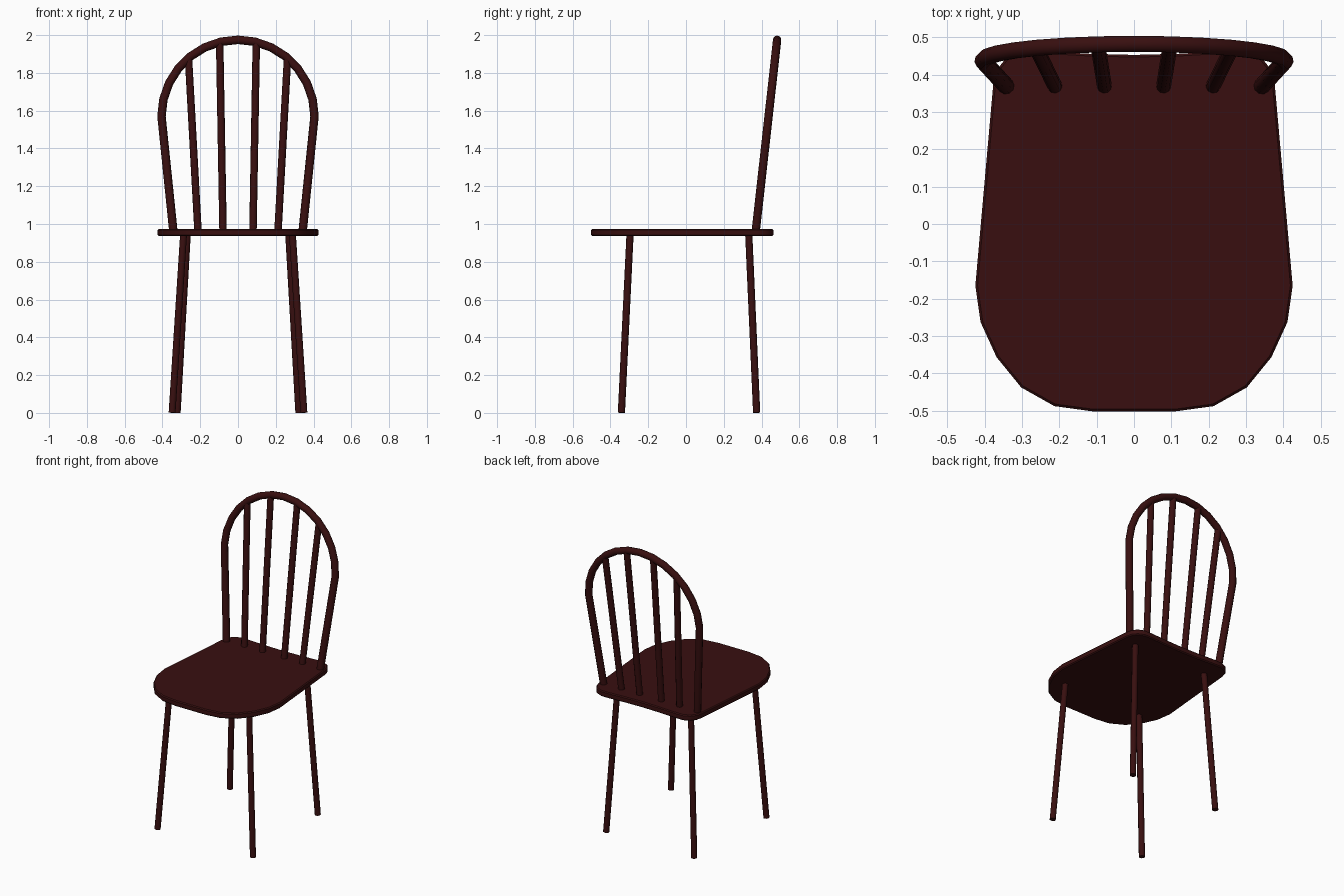
import bpy, bmesh, math

if "Cube" in bpy.data.objects:
    bpy.data.objects.remove(bpy.data.objects["Cube"])

wood = bpy.data.materials.new("dark mahogany")
wood.diffuse_color = (0.040, 0.0048, 0.005, 1)
wood.use_nodes = True
wood.node_tree.nodes["Principled BSDF"].inputs["Base Color"].default_value = wood.diffuse_color


def finish(ob, angle=40):
    bpy.ops.object.select_all(action='DESELECT')
    ob.select_set(True)
    bpy.context.view_layer.objects.active = ob
    if ob.type == 'CURVE':
        bpy.ops.object.convert(target='MESH')
        ob = bpy.context.view_layer.objects.active
    ob.data.materials.clear()
    ob.data.materials.append(wood)
    bpy.ops.object.shade_smooth_by_angle(angle=math.radians(angle))


def rod(name, points, radius):
    """Round rod swept along a list of points."""
    cu = bpy.data.curves.new(name, 'CURVE')
    cu.dimensions = '3D'
    cu.bevel_depth = radius
    cu.bevel_resolution = 3
    cu.use_fill_caps = True
    sp = cu.splines.new('POLY')
    sp.points.add(len(points) - 1)
    for p, co in zip(sp.points, points):
        p.co = (*co, 1)
    ob = bpy.data.objects.new(name, cu)
    bpy.context.collection.objects.link(ob)
    finish(ob)


def back_point(x, z):
    """Point on the leaning plane of the backrest."""
    return (x, 0.37 + 0.112 * (z - 0.97), z)


# Seat: half outline mirrored, extruded, edges softened
half = [(0.11, -0.502), (0.213, -0.488), (0.302, -0.438), (0.368, -0.357),
        (0.411, -0.263), (0.425, -0.165), (0.377, 0.375), (0.366, 0.415),
        (0.342, 0.445), (0.30, 0.463), (0.24, 0.463), (0.12, 0.456)]
outline = half + [(0, 0.453)] + [(-x, y) for x, y in reversed(half)]
bm = bmesh.new()
base = bm.faces.new([bm.verts.new((x, y, 0.936)) for x, y in outline])
top = bmesh.ops.extrude_face_region(bm, geom=[base])
bmesh.ops.translate(bm, vec=(0, 0, 0.038),
                    verts=[v for v in top['geom'] if isinstance(v, bmesh.types.BMVert)])
bmesh.ops.recalc_face_normals(bm, faces=bm.faces)
rims = [e for e in bm.edges if abs(e.verts[0].co.z - e.verts[1].co.z) < 1e-5]
bmesh.ops.bevel(bm, geom=rims, offset=0.006, segments=1, affect='EDGES')
me = bpy.data.meshes.new("seat")
bm.to_mesh(me)
bm.free()
seat = bpy.data.objects.new("seat", me)
bpy.context.collection.objects.link(seat)
finish(seat)

# Back hoop: straight sides and a half-round arch
R, ZC, N = 0.405, 1.57, 14
arch = [back_point(R * math.cos(math.pi * i / N), ZC + R * math.sin(math.pi * i / N))
        for i in range(N + 1)]
rod("back_hoop", [back_point(0.341, 0.95)] + arch + [back_point(-0.341, 0.95)], 0.0225)

# Spindles and splayed legs, mirrored left and right
for side, s in (("left", -1), ("right", 1)):
    for label, x0, x1, z1 in (("inner", 0.079, 0.097, 1.96), ("outer", 0.211, 0.262, 1.876)):
        rod(f"{side}_{label}_spindle",
            [back_point(s * x0, 0.95), back_point(s * x1, z1)], 0.020)
    rod(f"{side}_front_leg", [(s * 0.349, -0.342, 0.001), (s * 0.288, -0.296, 0.95)], 0.019)
    rod(f"{side}_rear_leg", [(s * 0.322, 0.374, 0.001), (s * 0.268, 0.332, 0.95)], 0.019)
